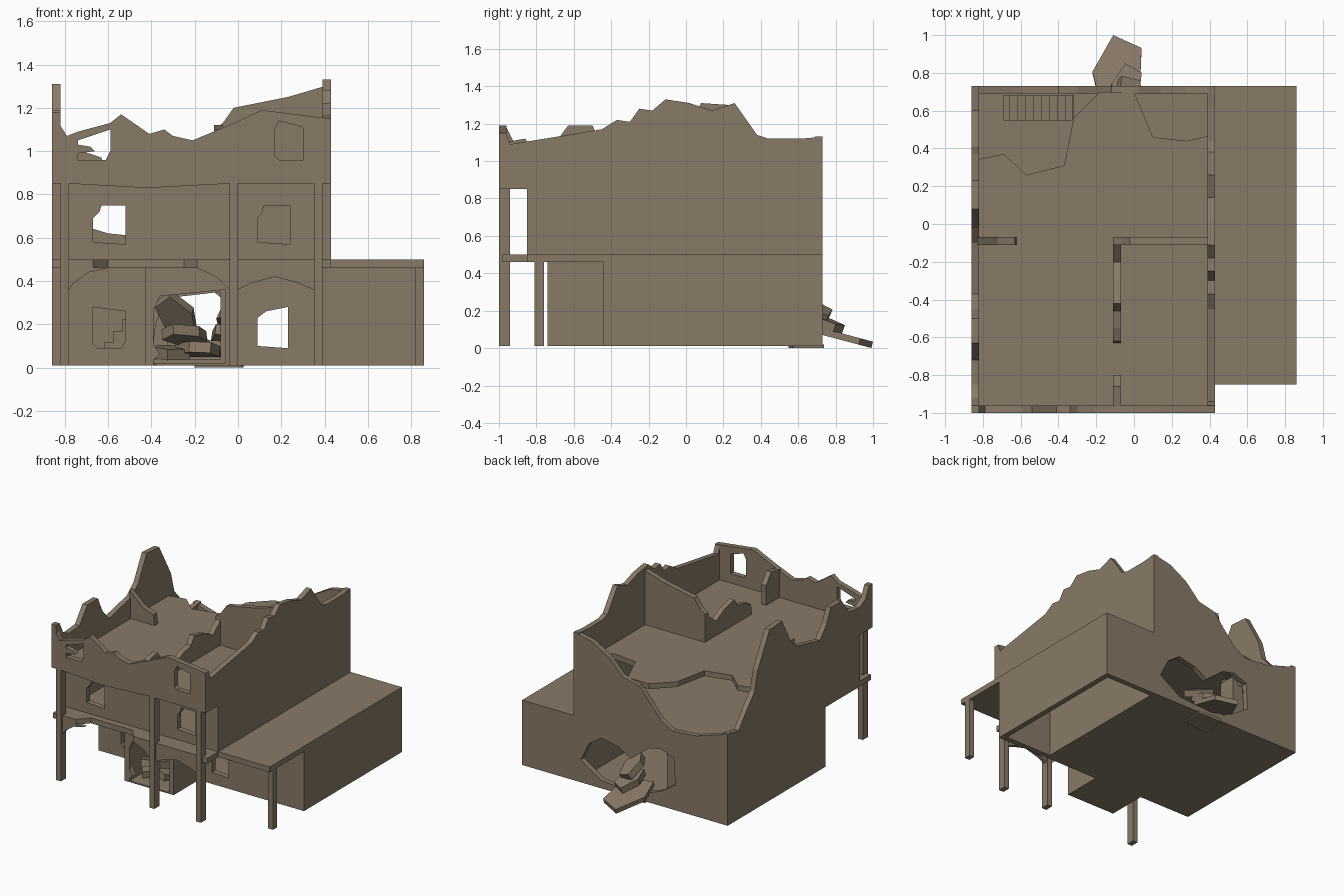
import bpy, bmesh, math
from mathutils import Vector, Euler
from mathutils.geometry import tessellate_polygon

mat = bpy.data.materials.new("sandstone")
mat.diffuse_color = (0.25, 0.195, 0.135, 1)

MAP = {'x': lambda a, b, t: (t, a, b),
       'y': lambda a, b, t: (a, t, b),
       'z': lambda a, b, t: (a, b, t)}


def prism(name, axis, t0, t1, outline, holes=()):
    """Extrude an outline with holes along an axis from t0 to t1."""
    loops = [outline] + list(holes)
    f = MAP[axis]
    bm = bmesh.new()
    flat = [p for l in loops for p in l]
    lo = [bm.verts.new(f(a, b, t0)) for a, b in flat]
    hi = [bm.verts.new(f(a, b, t1)) for a, b in flat]
    for tri in tessellate_polygon([[Vector((a, b, 0)) for a, b in l] for l in loops]):
        for side in (lo, hi):
            bm.faces.new([side[i] for i in tri])
    start = 0
    for l in loops:
        n = len(l)
        for i in range(n):
            j, k = start + i, start + (i + 1) % n
            bm.faces.new((lo[j], lo[k], hi[k], hi[j]))
        start += n
    bmesh.ops.recalc_face_normals(bm, faces=bm.faces)
    me = bpy.data.meshes.new(name)
    bm.to_mesh(me)
    bm.free()
    me.materials.append(mat)
    ob = bpy.data.objects.new(name, me)
    bpy.context.collection.objects.link(ob)
    return ob


def rect(a0, b0, a1, b1):
    return [(a0, b0), (a1, b0), (a1, b1), (a0, b1)]


def box(name, x0, x1, y0, y1, z0, z1):
    return prism(name, 'z', z0, z1, rect(x0, y0, x1, y1))


def chunk(name, poly, thick, loc, rot):
    ob = prism(name, 'z', 0, thick, poly)
    ob.location, ob.rotation_euler = loc, Euler(rot)


# side walls: stepped underside at the front, ruined top edge
steps = [(-1, .85), (-.85, .85), (-.85, .46), (-.44, .46), (-.44, .01), (.73, .01)]
prism("left_wall", 'x', -.86, -.82, steps + [
    (.73, .7), (.6, .68), (.5, .8), (.41, .9), (.37, 1.05), (.23, 1.3), (.08, 1.31),
    (-.02, 1.12), (-.1, 1.05), (-.37, .99), (-.45, 1.08), (-.5, 1.19), (-.63, 1.19),
    (-.72, 1.07), (-.85, 1.06), (-.92, 1.1), (-.96, 1.18), (-1, 1.18)])
prism("right_wall", 'x', .39, .43, steps + [
    (.73, 1.13), (.62, 1.12), (.44, 1.12), (.38, 1.14), (.26, 1.31), (.14, 1.27),
    (.02, 1.31), (-.11, 1.33), (-.18, 1.27), (-.25, 1.28), (-.3, 1.21), (-.37, 1.22),
    (-.45, 1.17), (-.63, 1.14), (-.94, 1.09), (-.96, 1.14), (-1, 1.15)])

# back wall with collapsed top and blasted hole
prism("back_wall", 'y', .69, .73, [
    (-.86, .01), (.43, .01), (.43, 1.13), (.28, 1.1), (.14, 1.02), (.02, .9), (-.12, .87),
    (-.22, .75), (-.3, .66), (-.4, .6), (-.6, .62), (-.86, .7)],
    [[(.37, .18), (.3, .32), (.2, .39), (.05, .36), (-.05, .3), (-.2, .42), (-.3, .44),
      (-.41, .4), (-.42, .2), (-.3, .12), (-.1, .05), (.2, .07)]])

# top storey front wall with two windows
prism("upper_front_wall", 'y', -1, -.96, [
    (-.86, .85), (-.78, .85), (-.42, .83), (-.04, .85), (.43, .85), (.43, 1.15),
    (.11, 1.19), (-.04, 1.12), (-.21, 1.05), (-.3, 1.07), (-.34, 1.1), (-.41, 1.08),
    (-.54, 1.17), (-.59, 1.13), (-.74, 1.09), (-.79, 1.07), (-.86, 1.18)],
    [[(-.74, .96), (-.61, .96), (-.59, 1.0), (-.59, 1.1), (-.74, 1.05), (-.74, 1.03),
      (-.68, 1.02), (-.66, 1.0), (-.74, .99)],
     [(.17, .98), (.19, .96), (.3, .96), (.3, 1.11), (.19, 1.14), (.17, 1.1)]])

# middle storey front wall
prism("middle_front_wall", 'y', -.85, -.81, rect(-.86, .5, .43, .87), [
    [(-.67, .58), (-.52, .57), (-.52, .75), (-.63, .75), (-.64, .72), (-.67, .69)],
    [(.09, .58), (.24, .57), (.24, .75), (.12, .75), (.11, .71), (.09, .69)]])

# ground storey front wall
prism("lower_front_wall", 'y', -.44, -.40, rect(-.86, .01, .43, .46), [
    [(-.67, .11), (-.65, .09), (-.54, .09), (-.52, .12), (-.52, .26), (-.6, .27), (-.67, .28)],
    [(.09, .1), (.23, .09), (.23, .28), (.13, .26), (.09, .23)],
    [(-.4, .04), (-.08, .04), (-.08, .35), (-.34, .32), (-.38, .2)]])

# floors
prism("ground_floor", 'z', .01, .02, [
    (-.86, -.44), (-.43, -.44), (-.38, -.74), (-.06, -.74), (-.06, -.44), (.43, -.44),
    (.43, .73), (-.86, .73)])
prism("middle_floor_and_balcony", 'z', .46, .5, [
    (-.86, -.98), (-.67, -.98), (-.6, -.9), (-.25, -.9), (-.19, -.98), (.43, -.98),
    (.43, .71), (-.84, .71), (-.84, -.5), (-.86, -.5)],
    [rect(-.69, .55, -.32, .68)])
prism("upper_floor", 'z', .85, .89, [
    (-.84, -.98), (.41, -.98), (.41, .47), (.28, .44), (.1, .46), (0, .7), (-.18, .7),
    (-.32, .56), (-.37, .31), (-.57, .26), (-.69, .37), (-.84, .34)])

# staircase down from the middle floor
for i in range(8):
    x = -.66 + i * .042
    box("stair_step", x, x + .042, .55, .69, .02, .06 + i * .055)

# top storey partitions
prism("cross_partition", 'y', -.11, -.07, [
    (-.11, .88), (.4, .88), (.4, 1.3), (.23, 1.25), (-.02, 1.2), (-.07, 1.13), (-.11, 1.1)])
prism("long_partition", 'x', -.11, -.07, [
    (-.08, .88), (-.08, 1.1), (-.2, 1.0), (-.3, 1.05), (-.42, 1.08), (-.46, 1.02),
    (-.55, 1.0), (-.62, .97), (-.63, .88)])
prism("partition_stub", 'x', -.11, -.07, [
    (-.8, .88), (-.8, 1.04), (-.86, 1.12), (-.97, 1.1), (-.97, .88)])
prism("left_partition_stub", 'y', -.11, -.07, [
    (-.83, .88), (-.62, .88), (-.63, .97), (-.72, 1.0), (-.83, 1.1)])

# balcony columns and arches
for x in (-.82, -.04, .35):
    box("front_column", x, x + .04, -1, -.94, .01, .85)
for name, poly in (
    ("arch_left", [(-.78, .36), (-.76, .39), (-.69, .44), (-.6, .46), (-.78, .47)]),
    ("arch_middle", [(-.04, .36), (-.1, .42), (-.19, .46), (-.04, .47)]),
    ("arch_right", [(0, .36), (.06, .39), (.17, .42), (.28, .39), (.35, .36), (.35, .47), (0, .47)])):
    prism(name, 'y', -.98, -.95, poly)

# projecting entrance, broken open at the front
prism("entrance_front", 'y', -.74, -.70, [
    (-.43, .01), (-.4, .03), (-.36, .06), (-.41, .14), (-.42, .2), (-.36, .33), (-.06, .36),
    (-.06, .02), (-.02, .02), (-.02, .46), (-.43, .46)])
for x in (-.43, -.06):
    box("entrance_side", x, x + .04, -.74, -.44, .01, .46)

# side annex: roof, walls, porch column
box("annex_roof", .42, .86, -.85, .73, .46, .5)
box("annex_side_wall", .82, .86, -.44, .73, .01, .46)
box("annex_front_wall", .43, .83, -.44, -.40, .01, .46)
box("annex_back_wall", .43, .83, .69, .73, .01, .46)
box("annex_column", .82, .86, -.81, -.76, .01, .46)

# fallen rubble behind and in the entrance
slab = [(-.09, -.1), (-.13, .07), (-.02, .27), (.13, .2), (.12, -.05)]
chunk("rubble_large", slab, .035, (-.09, .73, .07), (-.26, 0, 0))
small = [(a * .6, b * .6) for a, b in slab]
for loc, rot in (((-.05, .68, .13), (-.35, .1, -.1)), ((-.02, .62, .2), (-.3, .5, .2)),
                 ((-.22, -.6, .12), (.2, .2, 2.6)), ((-.15, -.62, .06), (0, .15, 1.0)),
                 ((-.27, -.5, .2), (.9, .2, 2.8)), ((-.3, -.6, .04), (.1, 0, .4)),
                 ((-.2, -.45, .1), (.4, -.3, 1.6))):
    chunk("rubble_small", small, .05, loc, rot)
chunk("rubble_base", [(-.12, -.08), (.1, -.1), (.14, .06), (-.05, .1)], .02,
      (-.1, .65, 0), (0, 0, .2))
